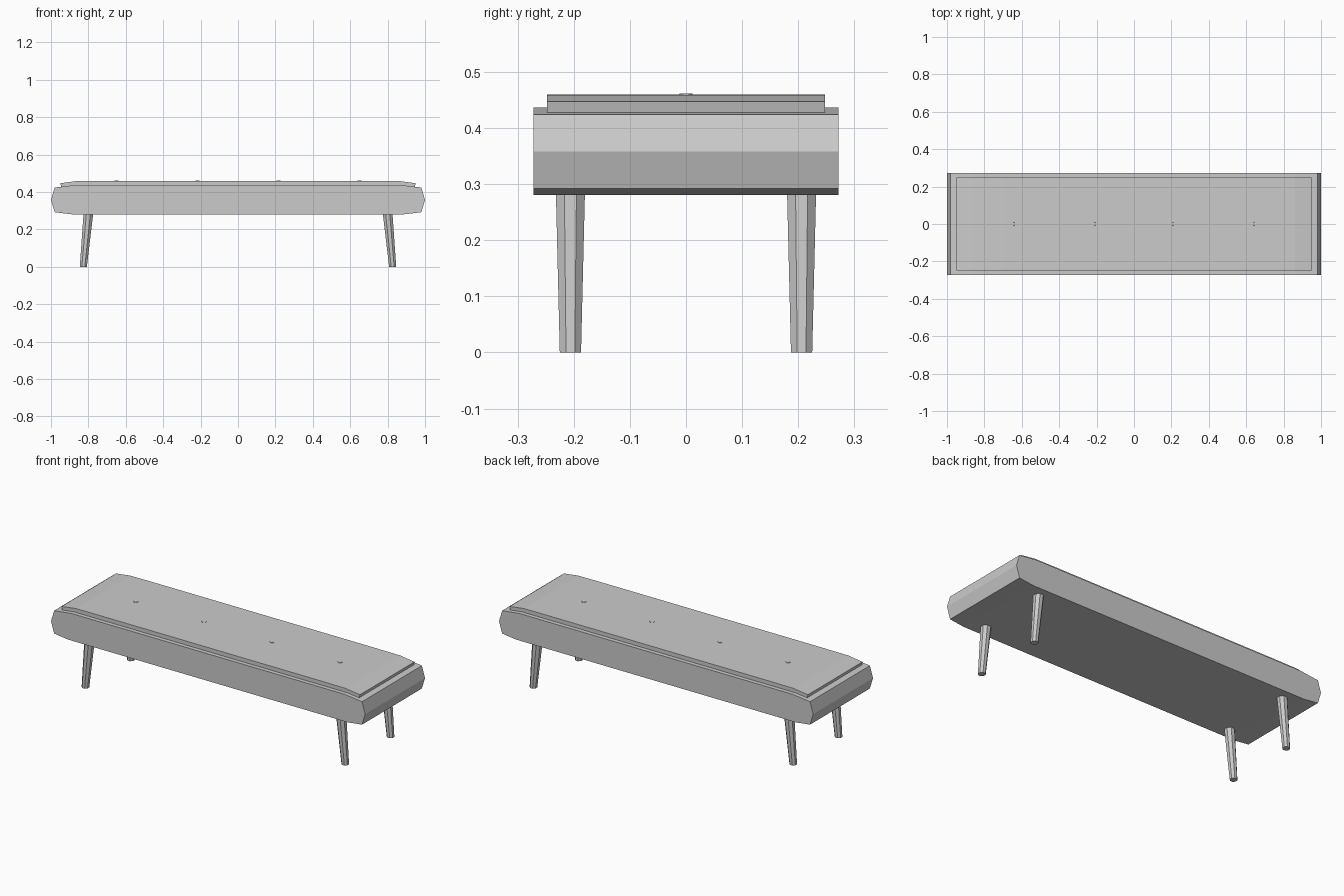
import bpy, bmesh, math

cube = bpy.data.objects.get("Cube")
if cube:
    bpy.data.objects.remove(cube)

GREY = (0.6, 0.6, 0.6, 1)
grey = bpy.data.materials.new("plain grey")
grey.use_nodes = True
grey.diffuse_color = GREY
grey.node_tree.nodes["Principled BSDF"].inputs["Base Color"].default_value = GREY


def add_object(name, bm):
    bmesh.ops.recalc_face_normals(bm, faces=bm.faces)
    mesh = bpy.data.meshes.new(name)
    bm.to_mesh(mesh)
    bm.free()
    mesh.materials.append(grey)
    obj = bpy.data.objects.new(name, mesh)
    bpy.context.collection.objects.link(obj)
    return obj


def extruded(name, half, depth):
    """Mirror a right-hand x/z outline (bottom to top) and extrude it along y."""
    outline = half + [(-x, z) for x, z in reversed(half)]
    bm = bmesh.new()
    face = bm.faces.new([bm.verts.new((x, -depth, z)) for x, z in outline])
    moved = bmesh.ops.extrude_face_region(bm, geom=[face])["geom"]
    verts = [v for v in moved if isinstance(v, bmesh.types.BMVert)]
    bmesh.ops.translate(bm, verts=verts, vec=(0, 2 * depth, 0))
    return add_object(name, bm)


def tapered(name, bottom, top, r_bottom, r_top, sides):
    """Leaning tapered post with level ends."""
    bm = bmesh.new()
    rings = []
    for (cx, cy, cz), r in ((bottom, r_bottom), (top, r_top)):
        angles = [math.tau * (i + 0.5) / sides for i in range(sides)]
        rings.append([bm.verts.new((cx + r * math.cos(a), cy + r * math.sin(a), cz))
                      for a in angles])
    low, high = rings
    bm.faces.new(low)
    bm.faces.new(high)
    for i in range(sides):
        j = (i + 1) % sides
        bm.faces.new((low[i], low[j], high[j], high[i]))
    return add_object(name, bm)


# Upholstered body and thin top pad
extruded("seat_body", [(0.89, 0.281), (0.98, 0.292), (1.0, 0.358),
                       (0.98, 0.424), (0.87, 0.437)], 0.272)
extruded("seat_pad", [(0.86, 0.436), (0.945, 0.427), (0.95, 0.447),
                      (0.86, 0.459), (0.7, 0.46)], 0.248)

# Row of tufting buttons
for i in range(4):
    x = (i - 1.5) * 0.433
    tapered(f"button_{i + 1}", (x, 0, 0.455), (x, 0, 0.462), 0.013, 0.012, 8)

# Splayed legs
for side, sx in (("left", 1), ("right", -1)):
    for end, sy in (("front", -1), ("back", 1)):
        y = sy * 0.206
        tapered(f"{end}_{side}_leg", (sx * 0.827, y, 0), (sx * 0.8, y, 0.285),
                0.0205, 0.028, 8)
